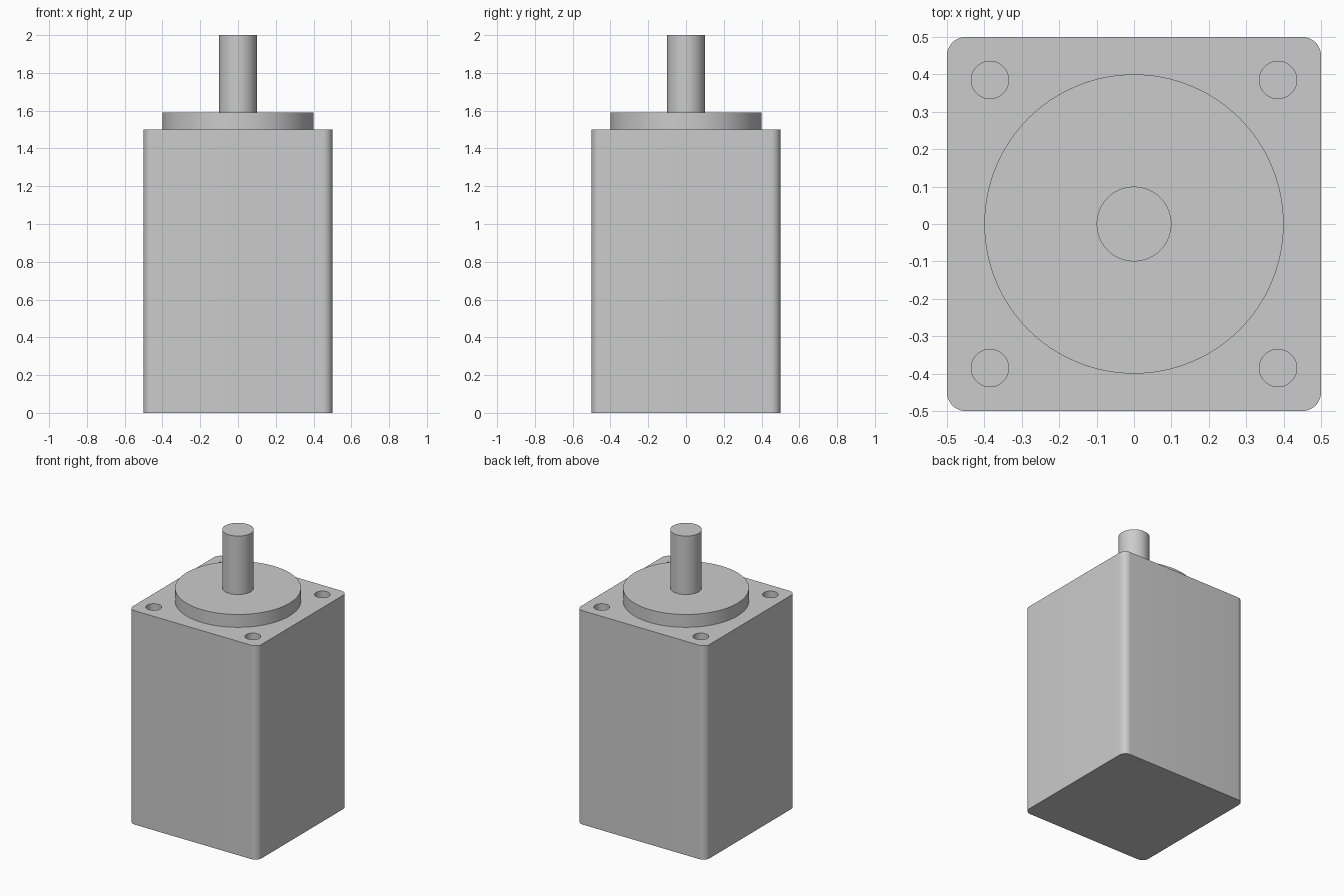
import bpy, bmesh

cube = bpy.data.objects.get("Cube")
if cube:
    bpy.data.objects.remove(cube, do_unlink=True)

BODY_TOP, BOSS_TOP, SHAFT_TOP = 1.5, 1.59, 2.0
HOLE_POS, HOLE_R, HOLE_DEPTH = 0.385, 0.05, 0.2

grey = bpy.data.materials.new("light_grey_metal")
grey.use_nodes = True
colour = (0.6, 0.6, 0.6, 1)
grey.diffuse_color = colour
grey.node_tree.nodes["Principled BSDF"].inputs["Base Color"].default_value = colour


def finish(obj, name):
    obj.name = obj.data.name = name
    obj.data.materials.clear()
    obj.data.materials.append(grey)
    return obj


def smooth(obj):
    bpy.ops.object.select_all(action="DESELECT")
    obj.select_set(True)
    bpy.context.view_layer.objects.active = obj
    bpy.ops.object.shade_smooth_by_angle()


def cylinder(name, radius, low, high, x=0, y=0, sides=96):
    bpy.ops.mesh.primitive_cylinder_add(vertices=sides, radius=radius, depth=high - low,
                                        location=(x, y, (low + high) / 2))
    return finish(bpy.context.object, name)


# Square housing with rounded upright edges
bpy.ops.mesh.primitive_cube_add(size=1, location=(0, 0, BODY_TOP / 2))
body = finish(bpy.context.object, "motor_body")
body.scale.z = BODY_TOP
bpy.ops.object.transform_apply(location=True, scale=True)
bm = bmesh.new()
bm.from_mesh(body.data)
upright = [e for e in bm.edges if abs(e.verts[0].co.z - e.verts[1].co.z) > 1]
bmesh.ops.bevel(bm, geom=upright, offset=0.05, segments=12, profile=0.5, affect="EDGES")
bm.to_mesh(body.data)
bm.free()

# Blind mounting holes in the four top corners
cutters = []
for x in (-HOLE_POS, HOLE_POS):
    for y in (-HOLE_POS, HOLE_POS):
        cutter = cylinder("hole_cutter", HOLE_R, BODY_TOP - HOLE_DEPTH, BODY_TOP + 0.1, x, y, 48)
        cutter.hide_render = True
        cutters.append(cutter)
        cut = body.modifiers.new("mounting_hole", "BOOLEAN")
        cut.operation, cut.solver, cut.object = "DIFFERENCE", "EXACT", cutter
bpy.context.view_layer.objects.active = body
for cut in list(body.modifiers):
    bpy.ops.object.modifier_apply(modifier=cut.name)
for cutter in cutters:
    bpy.data.objects.remove(cutter, do_unlink=True)
smooth(body)

# Round locating boss and output shaft
smooth(cylinder("locating_boss", 0.4, BODY_TOP, BOSS_TOP, sides=128))
smooth(cylinder("output_shaft", 0.1, BOSS_TOP, SHAFT_TOP))
